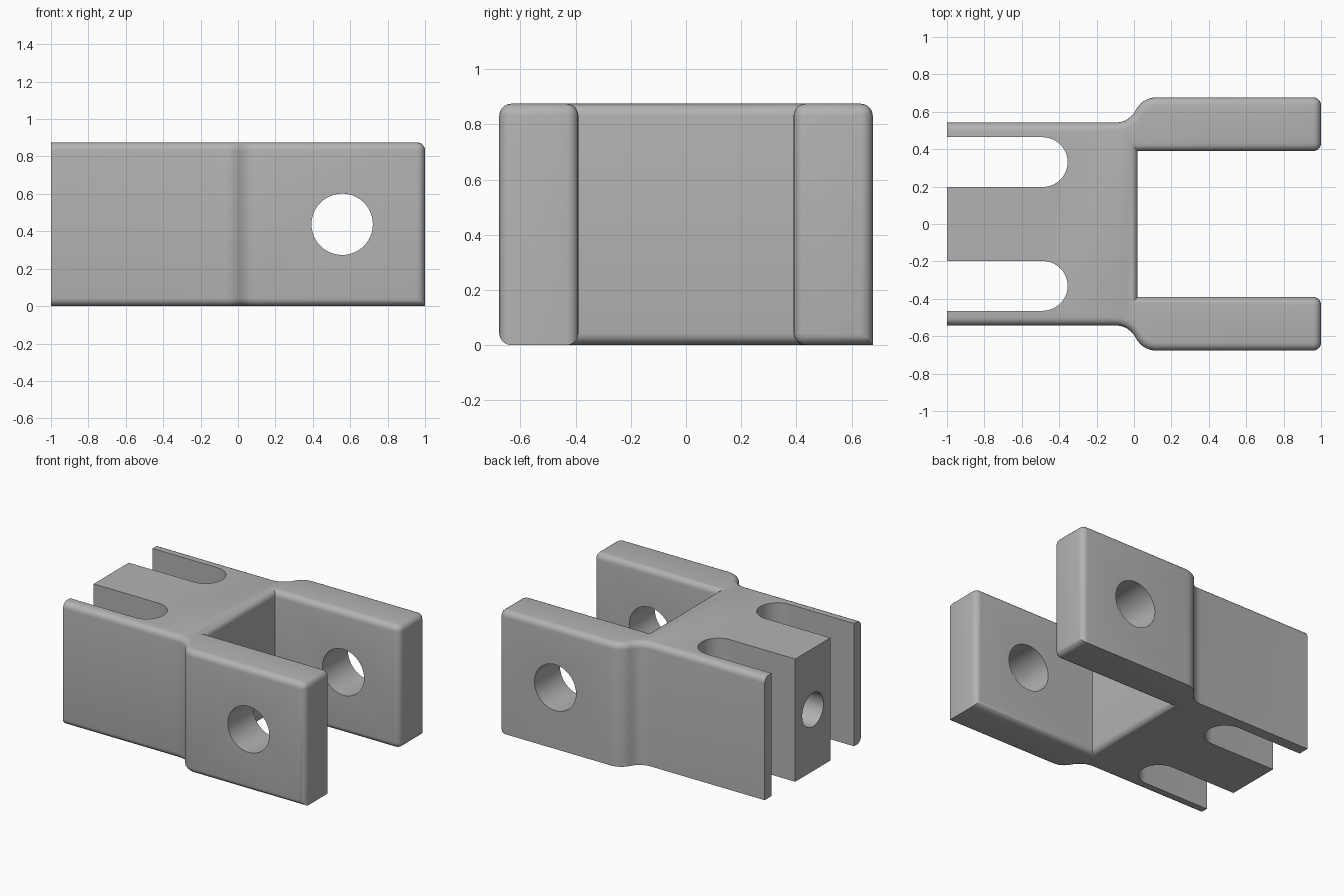
import bpy, bmesh, math
from mathutils import Vector

if "Cube" in bpy.data.objects:
    bpy.data.objects.remove(bpy.data.objects["Cube"])

HEIGHT, EDGE = 0.875, 0.043
BODY_Y, ARM_Y, INNER_Y, WALL_X = 0.542, 0.677, 0.39, 0.02

grey = bpy.data.materials.new("plain grey")
grey.use_nodes = True
grey.diffuse_color = (0.45, 0.45, 0.45, 1)
grey.node_tree.nodes["Principled BSDF"].inputs["Base Color"].default_value = (0.45, 0.45, 0.45, 1)


def make_object(name, bm):
    bmesh.ops.recalc_face_normals(bm, faces=bm.faces)
    mesh = bpy.data.meshes.new(name)
    bm.to_mesh(mesh)
    bm.free()
    obj = bpy.data.objects.new(name, mesh)
    bpy.context.collection.objects.link(obj)
    mesh.materials.append(grey)
    return obj


def prism(outline, z0, z1):
    bm = bmesh.new()
    face = bm.faces.new([bm.verts.new((x, y, z0)) for x, y in outline])
    new = bmesh.ops.extrude_face_region(bm, geom=[face])["geom"]
    bmesh.ops.translate(bm, vec=(0, 0, z1 - z0), verts=[v for v in new if isinstance(v, bmesh.types.BMVert)])
    return bm


def arc(cx, cy, r, start, end, steps):
    angles = [math.radians(start + (end - start) * i / steps) for i in range(steps + 1)]
    return [(cx + r * math.cos(a), cy + r * math.sin(a)) for a in angles]


# Half outline: narrow body, S-shaped shoulder, wide arm, cavity wall
R, TURN = 0.123, 63.2
shoulder = arc(-0.1, BODY_Y + R, R, -90, -90 + TURN, 8)
shoulder += arc(0.12, ARM_Y - R, R, 90 + TURN, 90, 8)[1:]
half = [(-1, BODY_Y)] + shoulder + [(1, ARM_Y), (1, INNER_Y), (WALL_X, INNER_Y)]
outline = half + [(x, -y) for x, y in reversed(half)]
bm = prism(outline, 0, HEIGHT)


def is_rounded(edge):
    a, b = (v.co for v in edge.verts)
    mid = (a + b) / 2
    if abs(a.z - b.z) > 0.1:                       # upright edges: arm tips only
        return mid.x > 0.99
    if mid.x < -0.99:                              # square rear end
        return False
    if mid.z < 0.01:                               # two underside edges stay sharp
        if mid.y > BODY_Y - 0.001 and mid.x < 0.99:
            return False
        if mid.x > 0.99 and mid.y < 0:
            return False
    return True


bmesh.ops.bevel(bm, geom=[e for e in bm.edges if is_rounded(e)], offset=EDGE, offset_type='OFFSET',
                segments=5, profile=0.5, affect='EDGES', clamp_overlap=False)
yoke = make_object("yoke_body", bm)


def cut(cutter):
    cutter.hide_render = True
    mod = yoke.modifiers.new(cutter.name, 'BOOLEAN')
    mod.operation, mod.solver, mod.object = 'DIFFERENCE', 'EXACT', cutter
    bpy.context.view_layer.objects.active = yoke
    bpy.ops.object.modifier_apply(modifier=mod.name)
    bpy.data.objects.remove(cutter)


def drill(name, centre, axis, radius, length):
    bm = bmesh.new()
    bmesh.ops.create_cone(bm, cap_ends=True, segments=48, radius1=radius, radius2=radius, depth=length)
    turn = Vector((0, 0, 1)).rotation_difference(Vector(axis)).to_matrix()
    bmesh.ops.rotate(bm, matrix=turn, verts=bm.verts)
    bmesh.ops.translate(bm, vec=centre, verts=bm.verts)
    cut(make_object(name, bm))


# Round-ended slots on both sides of the centre tongue
for side in (-1, 1):
    y, r = side * 0.331, 0.133
    slot = [(-1.2, y - r)] + arc(-0.488, y, r, -90, 90, 24) + [(-1.2, y + r)]
    cut(make_object("slot_cutter", prism(slot, -0.2, HEIGHT + 0.2)))

# Cross pin hole through both arms, blind hole in the tongue end
drill("pin_hole_cutter", (0.557, 0, HEIGHT / 2), (0, 1, 0), 0.164, 2)
drill("tongue_hole_cutter", (-0.8, 0, HEIGHT / 2), (1, 0, 0), 0.12, 0.8)

bpy.ops.object.select_all(action='DESELECT')
yoke.select_set(True)
bpy.context.view_layer.objects.active = yoke
bpy.ops.object.shade_smooth_by_angle(angle=math.radians(32))
